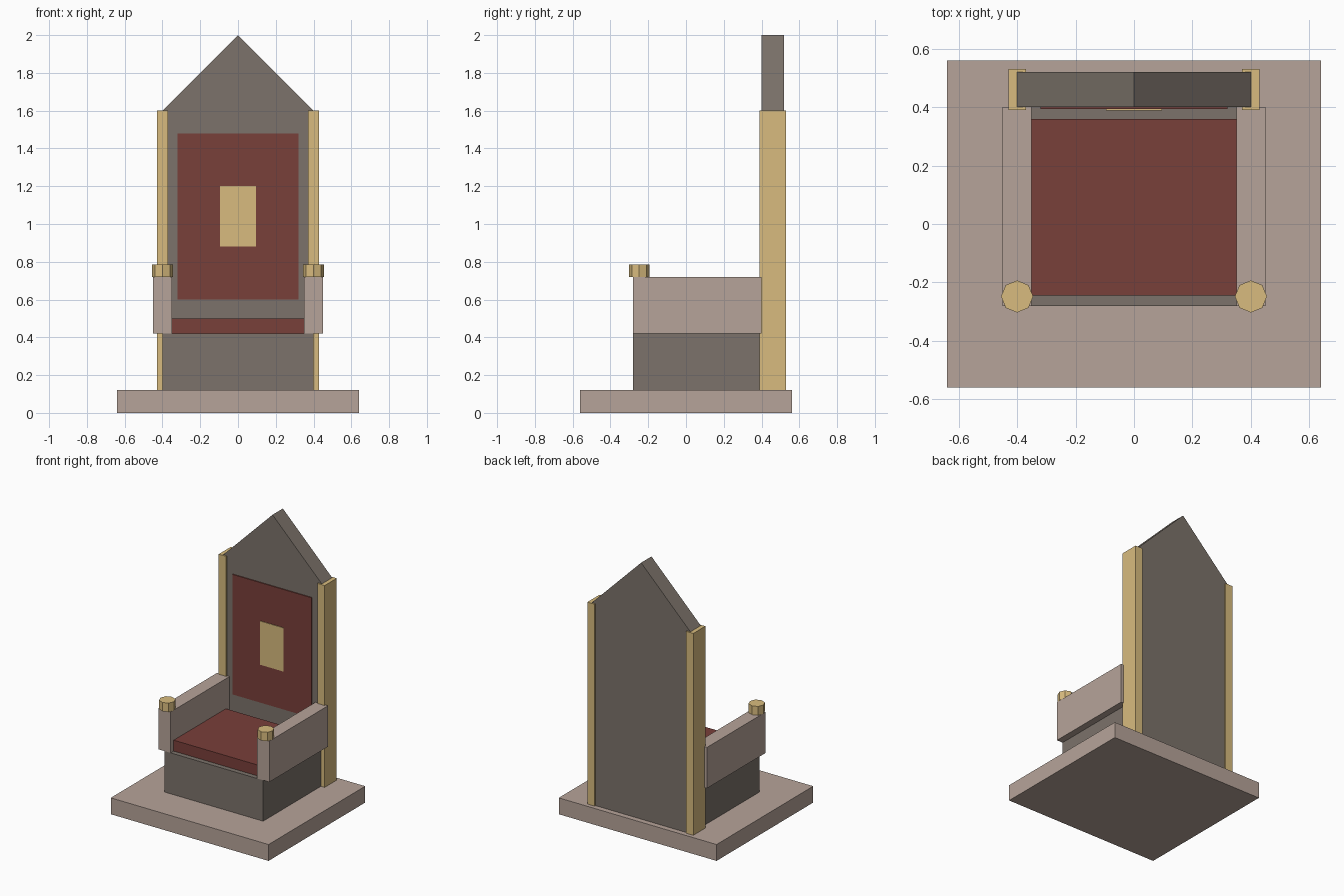
import bpy, bmesh, math

if "Cube" in bpy.data.objects:
    bpy.data.objects.remove(bpy.data.objects["Cube"])


def material(name, rgb):
    m = bpy.data.materials.new(name)
    m.diffuse_color = (*rgb, 1)
    m.use_nodes = True
    m.node_tree.nodes["Principled BSDF"].inputs["Base Color"].default_value = m.diffuse_color
    return m


STONE = material("light_stone", (0.47, 0.37, 0.32))
DARK = material("dark_stone", (0.20, 0.17, 0.145))
RED = material("red_cloth", (0.19, 0.05, 0.042))
GOLD = material("gold", (0.69, 0.50, 0.21))


def finish(name, bm, mat):
    bmesh.ops.recalc_face_normals(bm, faces=bm.faces)
    me = bpy.data.meshes.new(name)
    bm.to_mesh(me)
    bm.free()
    me.materials.append(mat)
    ob = bpy.data.objects.new(name, me)
    bpy.context.collection.objects.link(ob)
    return ob


def box(name, xs, ys, zs, mat):
    """Box from its (min, max) extent on each axis."""
    bm = bmesh.new()
    bmesh.ops.create_cube(bm, size=1)
    for v in bm.verts:
        v.co = [r[0] if c < 0 else r[1] for c, r in zip(v.co, (xs, ys, zs))]
    return finish(name, bm, mat)


def prism(name, profile, y0, y1, mat):
    """Extrude an (x, z) profile along y."""
    bm = bmesh.new()
    face = bm.faces.new([bm.verts.new((x, y0, z)) for x, z in profile])
    out = bmesh.ops.extrude_face_region(bm, geom=[face])["geom"]
    verts = [g for g in out if isinstance(g, bmesh.types.BMVert)]
    bmesh.ops.translate(bm, verts=verts, vec=(0, y1 - y0, 0))
    return finish(name, bm, mat)


def knob(name, x, y, z0, z1, radius, mat):
    """Eight-sided cylinder with corners on the axes."""
    bm = bmesh.new()
    bmesh.ops.create_cone(bm, cap_ends=True, segments=8, radius1=radius,
                          radius2=radius, depth=z1 - z0)
    bmesh.ops.translate(bm, verts=bm.verts, vec=(x, y, (z0 + z1) / 2))
    return finish(name, bm, mat)


# Plinth and seat
box("plinth", (-0.64, 0.64), (-0.56, 0.56), (0, 0.12), STONE)
box("seat", (-0.40, 0.40), (-0.28, 0.40), (0.12, 0.42), DARK)
box("seat_cushion", (-0.355, 0.355), (-0.245, 0.36), (0.42, 0.50), RED)

# Gabled back with cloth panel and gold badge
prism("backrest", [(-0.40, 0.12), (0.40, 0.12), (0.40, 1.60), (0, 2.0), (-0.40, 1.60)],
      0.40, 0.52, DARK)
box("back_panel", (-0.32, 0.32), (0.393, 0.405), (0.60, 1.48), RED)
box("back_badge", (-0.095, 0.095), (0.389, 0.40), (0.88, 1.20), GOLD)

# Mirrored arms, knobs and back posts
for side, s in (("left", -1), ("right", 1)):
    def span(a, b):
        return tuple(sorted((s * a, s * b)))
    box(f"{side}_armrest", span(0.35, 0.45), (-0.28, 0.40), (0.42, 0.72), STONE)
    knob(f"{side}_arm_knob", s * 0.40, -0.248, 0.72, 0.785, 0.055, GOLD)
    box(f"{side}_back_post", span(0.37, 0.43), (0.39, 0.53), (0.12, 1.60), GOLD)
